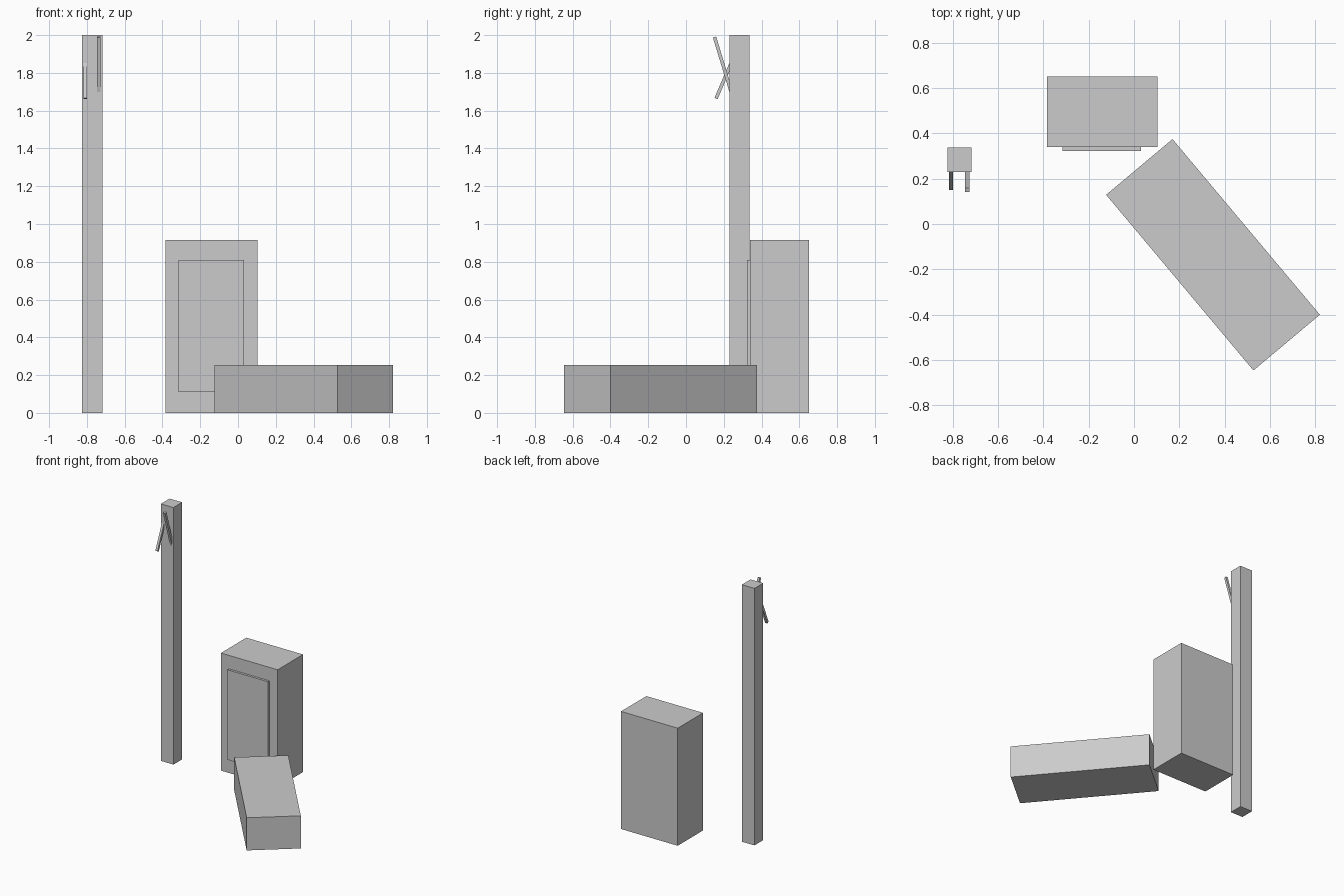
import bpy
from math import atan2, hypot, radians
from mathutils import Vector

if "Cube" in bpy.data.objects:
    bpy.data.objects.remove(bpy.data.objects["Cube"], do_unlink=True)

GREY = (0.6, 0.6, 0.6, 1.0)
mat = bpy.data.materials.new("plain grey")
mat.use_nodes = True
mat.diffuse_color = GREY
mat.node_tree.nodes["Principled BSDF"].inputs["Base Color"].default_value = GREY


def box(name, center, size, rotation=(0, 0, 0)):
    bpy.ops.mesh.primitive_cube_add(size=1, location=center, rotation=rotation)
    obj = bpy.context.object
    obj.name = name
    obj.scale = size
    bpy.ops.object.transform_apply(location=False, rotation=False, scale=True)
    obj.data.materials.append(mat)
    return obj


def block(name, low, high):
    low, high = Vector(low), Vector(high)
    return box(name, (low + high) / 2, high - low)


def arm(name, x, tip, root, thickness=0.018):
    """Thin bar leaning in the y-z plane from its free tip to its root."""
    dy, dz = root[0] - tip[0], root[1] - tip[1]
    center = (x, (tip[0] + root[0]) / 2, (tip[1] + root[1]) / 2)
    box(name, center, (thickness, thickness, hypot(dy, dz)), (atan2(-dy, dz), 0, 0)[:3])


# Tall post with two slanting signal arms rooted in its front
block("post", (-0.825, 0.23, 0), (-0.717, 0.337, 2))
arm("raised_arm", -0.737, (0.151, 1.99), (0.245, 1.68))
arm("lowered_arm", -0.808, (0.159, 1.664), (0.25, 1.877))

# Upright cabinet with a raised door panel
block("cabinet", (-0.385, 0.34, 0), (0.103, 0.652, 0.915))
block("cabinet_door", (-0.315, 0.322, 0.11), (0.032, 0.345, 0.81))

# Low bench turned on the floor
box("bench", (0.349, -0.136, 0.127), (0.383, 1.013, 0.254), (0, 0, radians(40)))
